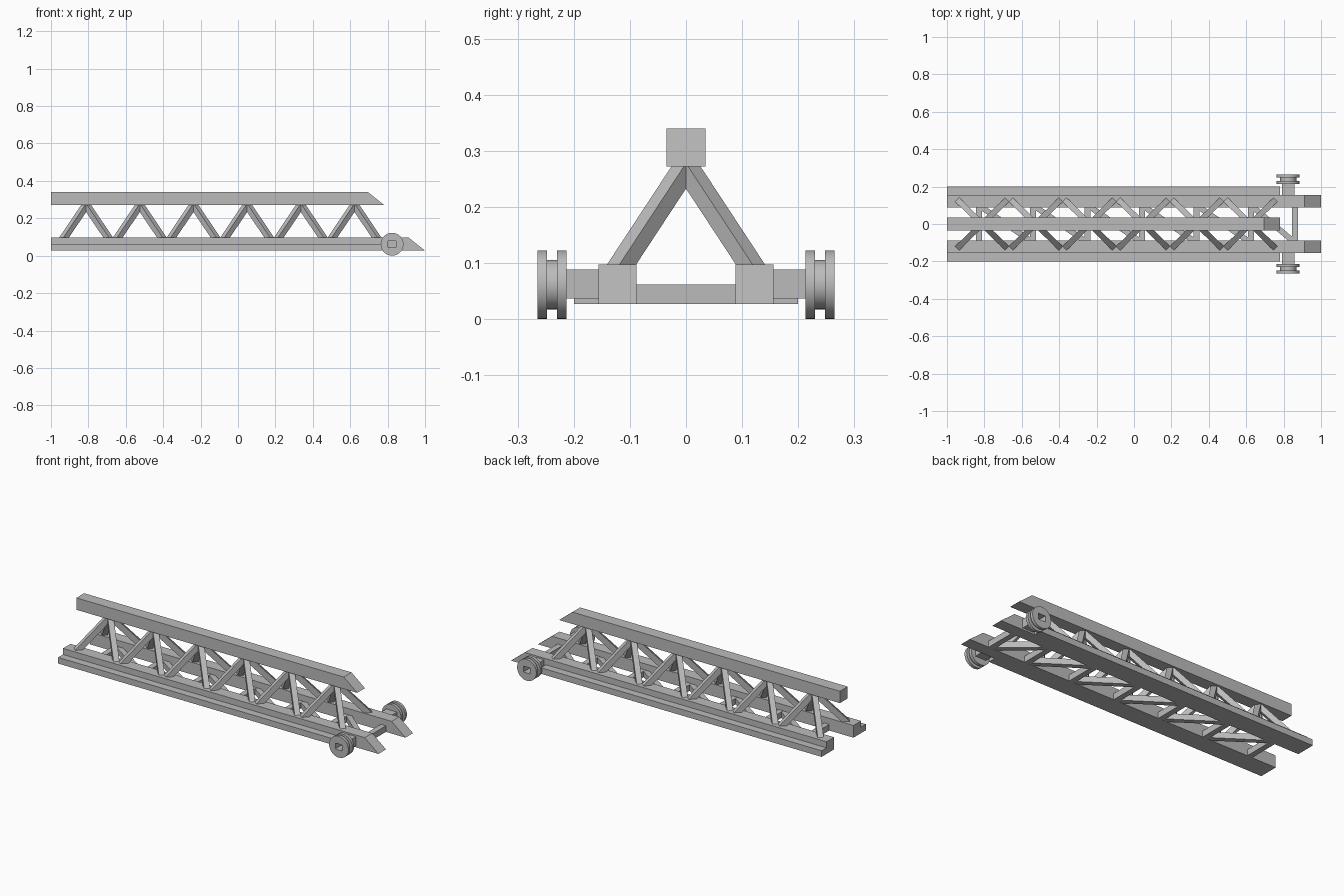
import bpy, bmesh, math
from mathutils import Vector, Matrix

if "Cube" in bpy.data.objects:
    bpy.data.objects.remove(bpy.data.objects["Cube"])

grey = bpy.data.materials.new("light_grey")
grey.use_nodes = True
grey.diffuse_color = (0.5, 0.5, 0.5, 1)
grey.node_tree.nodes["Principled BSDF"].inputs["Base Color"].default_value = (0.5, 0.5, 0.5, 1)


def finish(name, bm):
    bmesh.ops.recalc_face_normals(bm, faces=bm.faces)
    mesh = bpy.data.meshes.new(name)
    bm.to_mesh(mesh)
    bm.free()
    mesh.materials.append(grey)
    ob = bpy.data.objects.new(name, mesh)
    bpy.context.collection.objects.link(ob)
    return ob


def extrude_y(name, profile, y0, y1):
    """Extrude an x-z outline from y0 to y1."""
    bm = bmesh.new()
    face = bm.faces.new([bm.verts.new((x, y0, z)) for x, z in profile])
    ext = bmesh.ops.extrude_face_region(bm, geom=[face])
    verts = [v for v in ext["geom"] if isinstance(v, bmesh.types.BMVert)]
    bmesh.ops.translate(bm, vec=(0, y1 - y0, 0), verts=verts)
    return finish(name, bm)


def box(name, x0, x1, y0, y1, z0, z1):
    return extrude_y(name, [(x0, z0), (x1, z0), (x1, z1), (x0, z1)], y0, y1)


def bar(name, a, b, width, height):
    """Rectangular bar from a to b with its width kept level."""
    a, b = Vector(a), Vector(b)
    d = (b - a).normalized()
    u = d.cross(Vector((0, 0, 1))).normalized()
    v = u.cross(d)
    rot = Matrix((d, u, v)).transposed().to_4x4()
    mat = Matrix.Translation((a + b) / 2) @ rot @ Matrix.Diagonal(((b - a).length, width, height, 1))
    bm = bmesh.new()
    bmesh.ops.create_cube(bm, size=1, matrix=mat)
    return finish(name, bm)


def wheel(name, centre, side):
    """Grooved wheel lathed about y with a rectangular axle hole."""
    profile = [(0, .213), (.061, .213), (.061, .23), (.044, .23),
               (.044, .248), (.061, .248), (.061, .265), (0, .265)]
    bm = bmesh.new()
    vs = [bm.verts.new((r, side * y, 0)) for r, y in profile]
    edges = [bm.edges.new(p) for p in zip(vs, vs[1:])]
    bmesh.ops.spin(bm, geom=vs + edges, axis=(0, 1, 0), cent=(0, 0, 0),
                   steps=40, angle=math.tau)
    bmesh.ops.remove_doubles(bm, verts=bm.verts, dist=1e-5)
    bmesh.ops.translate(bm, vec=centre, verts=bm.verts)
    ob = finish(name, bm)
    cx, _, cz = centre
    cutter = box("hole_cutter", cx - .022, cx + .022, side * .2, side * .28, cz - .017, cz + .017)
    cutter.hide_render = True
    mod = ob.modifiers.new("hole", 'BOOLEAN')
    mod.operation, mod.solver, mod.object = 'DIFFERENCE', 'EXACT', cutter
    bpy.context.view_layer.objects.active = ob
    bpy.ops.object.select_all(action='DESELECT')
    ob.select_set(True)
    bpy.ops.object.modifier_apply(modifier="hole")
    bpy.data.objects.remove(cutter)
    bpy.ops.object.shade_smooth_by_angle(angle=math.radians(30))


BASE, LEDGE, CHORD = .027, .062, .097   # heights of the lower frame
TOP0, TOP1 = .272, .34                  # heights of the top beam
AXLE = Vector((.824, 0, .0615))
PITCH = .287

# Top beam with a sloping nose
extrude_y("top_beam", [(-1, TOP0), (.78, TOP0), (.695, TOP1), (-1, TOP1)], -.035, .035)

# Lower beams, ledges, axles and wheels on both sides
for side, label in ((1, "back"), (-1, "front")):
    extrude_y(label + "_lower_beam",
              [(-1, BASE), (1, BASE), (.912, CHORD), (-1, CHORD)], side * .088, side * .156)
    box(label + "_ledge", -1, .78, side * .156, side * .2, BASE, LEDGE)
    box(label + "_axle", .79, .858, side * .15, side * .213, .037, .088)
    wheel(label + "_wheel", AXLE, side)

# Four struts spread down from each apex
for i in range(6):
    apex = Vector((-.812 + i * PITCH, 0, TOP0))
    for sx in (-1, 1):
        for sy in (-1, 1):
            foot = Vector((apex.x + sx * .118, sy * .115, CHORD))
            d = (foot - apex).normalized()
            bar("web_strut", apex - d * .025, foot + d * .04, .031, .031)

# Floor bracing: cross bars with one diagonal per bay
stations = [-.83 + i * .291 for i in range(6)] + [.86]
mid = (BASE + LEDGE) / 2
for x in stations:
    box("cross_bar", x - .016, x + .016, -.09, .09, BASE, LEDGE)
for x0, x1 in zip(stations, stations[1:]):
    bar("floor_diagonal", (x0, .1, mid), (x1, -.1, mid), .03, LEDGE - BASE - .002)
